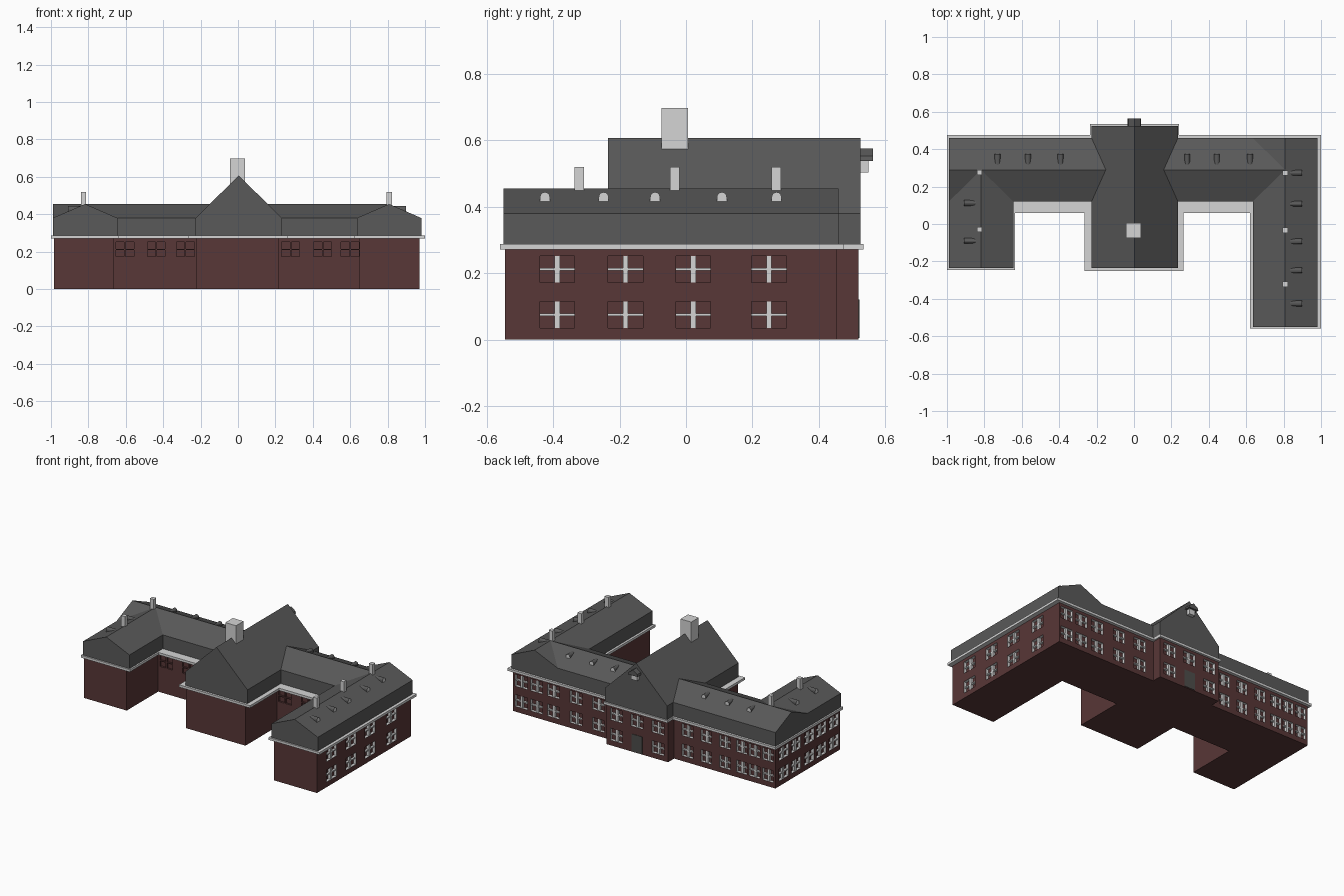
import bpy, bmesh, math
from mathutils import Vector

if "Cube" in bpy.data.objects:
    bpy.data.objects.remove(bpy.data.objects["Cube"])


def material(name, rgb):
    m = bpy.data.materials.new(name)
    m.use_nodes = True
    m.diffuse_color = (*rgb, 1)
    bsdf = next(n for n in m.node_tree.nodes if n.type == 'BSDF_PRINCIPLED')
    bsdf.inputs["Base Color"].default_value = (*rgb, 1)
    return m


BRICK = material("dark red brick", (0.098, 0.038, 0.038))
TRIM = material("pale grey trim", (0.66, 0.66, 0.66))
SLATE = material("dark grey slate", (0.1, 0.1, 0.1))
DOOR = material("door grey", (0.075, 0.075, 0.07))


def prism(bm, pts, axis, a, b, side=0, cap=0):
    """Extrude a 2D outline along an axis from a to b."""
    def place(p, t):
        v = list(p)
        v.insert(axis, t)
        return bm.verts.new(v)
    lo = [place(p, a) for p in pts]
    hi = [place(p, b) for p in pts]
    for ring in (lo, hi):
        bm.faces.new(ring).material_index = cap
    n = len(pts)
    for i in range(n):
        j = (i + 1) % n
        bm.faces.new((lo[i], lo[j], hi[j], hi[i])).material_index = side


def rect(u0, u1, v0, v1):
    return [(u0, v0), (u1, v0), (u1, v1), (u0, v1)]


def finish(name, bm, *mats):
    bmesh.ops.recalc_face_normals(bm, faces=bm.faces[:])
    me = bpy.data.meshes.new(name)
    bm.to_mesh(me)
    bm.free()
    for m in mats:
        me.materials.append(m)
    ob = bpy.data.objects.new(name, me)
    bpy.context.collection.objects.link(ob)
    return ob


def single(name, mat, pts, axis, a, b):
    bm = bmesh.new()
    prism(bm, pts, axis, a, b)
    return finish(name, bm, mat)


# Brick walls and the projecting eaves slab
L, R, BACK, INNER = -0.985, 0.97, 0.455, 0.10
wall_plan = [(L, -.235), (-.665, -.235), (-.665, INNER), (-.225, INNER),
             (-.225, -.235), (.22, -.235), (.22, INNER), (.65, INNER),
             (.65, -.545), (R, -.545), (R, BACK), (.23, BACK),
             (.23, .52), (-.23, .52), (-.23, BACK), (L, BACK)]
eaves_plan = [(-1, -.245), (-.635, -.245), (-.635, .06), (-.265, .06),
              (-.265, -.25), (.265, -.25), (.265, .06), (.62, .06),
              (.62, -.56), (1, -.56), (1, .475), (.24, .475),
              (.24, .535), (-.235, .535), (-.235, .475), (-1, .475)]
bm = bmesh.new()
prism(bm, wall_plan, 2, 0, 0.275)
walls = finish("brick_walls", bm, BRICK, TRIM)
single("eaves_slab", TRIM, eaves_plan, 2, 0.271, 0.287)

# Windows: recesses cut in the walls, each with a cross of glazing bars
ROWS = (0.075, 0.212)
DEPTH, HALF_H = 0.02, 0.04
cut, bars = bmesh.new(), bmesh.new()


def window(axis, face, out, c, z, w):
    """A recess facing along axis (out is +1 or -1), centred at c, z."""
    h = w / 2
    back = face - out * DEPTH
    prism(cut, rect(c - h, c + h, z - HALF_H, z + HALF_H), axis,
          back, face + out * 0.02, side=1)
    front = face - out * 0.004
    deep = back - out * 0.003
    prism(bars, rect(c - .008, c + .008, z - HALF_H, z + HALF_H), axis, deep, front)
    prism(bars, rect(c - h, c + h, z - .004, z + .004), axis, deep, front - out * .002)


for z in ROWS:
    for c in (-.388, -.182, .022, .25):
        window(0, R, 1, c, z, .105)
    for c in (.365, .235, .095, -.035, -.165):
        window(0, L, -1, c, z, .1)
    for c in (.91, .795, .67, .5, .335):
        window(1, BACK, 1, c, z, .09)
    for c in (-.33, -.47, -.61, -.735, -.83, -.93):
        window(1, BACK, 1, c, z, .08)
    for c in (-.155, .155):
        window(1, .52, 1, c, z, .09)
window(1, .52, 1, 0, ROWS[1], .09)

# Courtyard windows: four plain brick panes each
for c in (-.605, -.437, -.281, .281, .452, .599):
    for dx in (-.026, .026):
        for dz in (-.021, .021):
            x, z = c + dx, ROWS[1] + dz
            prism(cut, rect(x - .022, x + .022, z - .018, z + .018), 1,
                  INNER - .02, INNER + .012)

cutter = finish("window_cutter", cut, BRICK, TRIM)
cutter.hide_render = True
finish("glazing_bars", bars, TRIM)
mod = walls.modifiers.new("windows", 'BOOLEAN')
mod.operation = 'DIFFERENCE'
mod.solver = 'EXACT'
mod.object = cutter
bpy.context.view_layer.objects.active = walls
bpy.ops.object.modifier_apply(modifier=mod.name)
bpy.data.objects.remove(cutter)

# Back door
single("back_door", DOOR, rect(-.04, .04, .005, .12), 1, .515, .523)


# Roofs: upright slate band below a gable
def roof(name, axis, u0, u1, a, b, ridge):
    single(name, SLATE, [(u0, .285), (u1, .285), (u1, .38),
                         ((u0 + u1) / 2, ridge), (u0, .38)], axis, a, b)


roof("main_range_roof", 0, .12, .46, -.99, .808, .455)
roof("right_wing_roof", 1, -.99, -.645, -.235, .29, .455)
roof("left_wing_roof", 1, .635, .98, -.55, .46, .455)
roof("central_hall_roof", 1, -.227, .235, -.235, .525, .607)


# Chimneys
def chimney(name, x, y, half, z0, z1):
    single(name, TRIM, rect(x - half, x + half, y - half, y + half), 2, z0, z1)


chimney("central_chimney", -.003, -.034, .04, .53, .698)
for x, ys in ((-.826, (.275, -.03)), (.809, (.272, -.034, -.322))):
    for y in ys:
        chimney("small_chimney", x, y, .014, .4, .52)

# Small arched roof vents with pale fronts
vents = bmesh.new()


def vent(axis, c, front, back):
    arch = [(c + .015 * math.cos(math.pi * i / 6),
             .429 + .015 * math.sin(math.pi * i / 6)) for i in range(7)]
    prism(vents, [(c + .015, .412)] + arch + [(c - .015, .412)], axis,
          front, back, side=0, cap=1)


for y in (-.425, -.248, -.093, .108, .273):
    vent(0, y, .897, .83)
for y in (.112, -.09):
    vent(0, y, -.91, -.845)
for x in (-.73, -.567, -.393, .285, .443, .62):
    vent(1, x, .373, .31)
finish("roof_vents", vents, SLATE, TRIM)

# Pale box and gabled hood high on the back gable
single("gable_box", TRIM, rect(-.02, .024, .503, .545), 1, .515, .55)
single("gable_hood", SLATE, [(-.034, .538), (.038, .538), (.034, .553),
                             (.002, .576), (-.03, .553)], 1, .5, .563)
